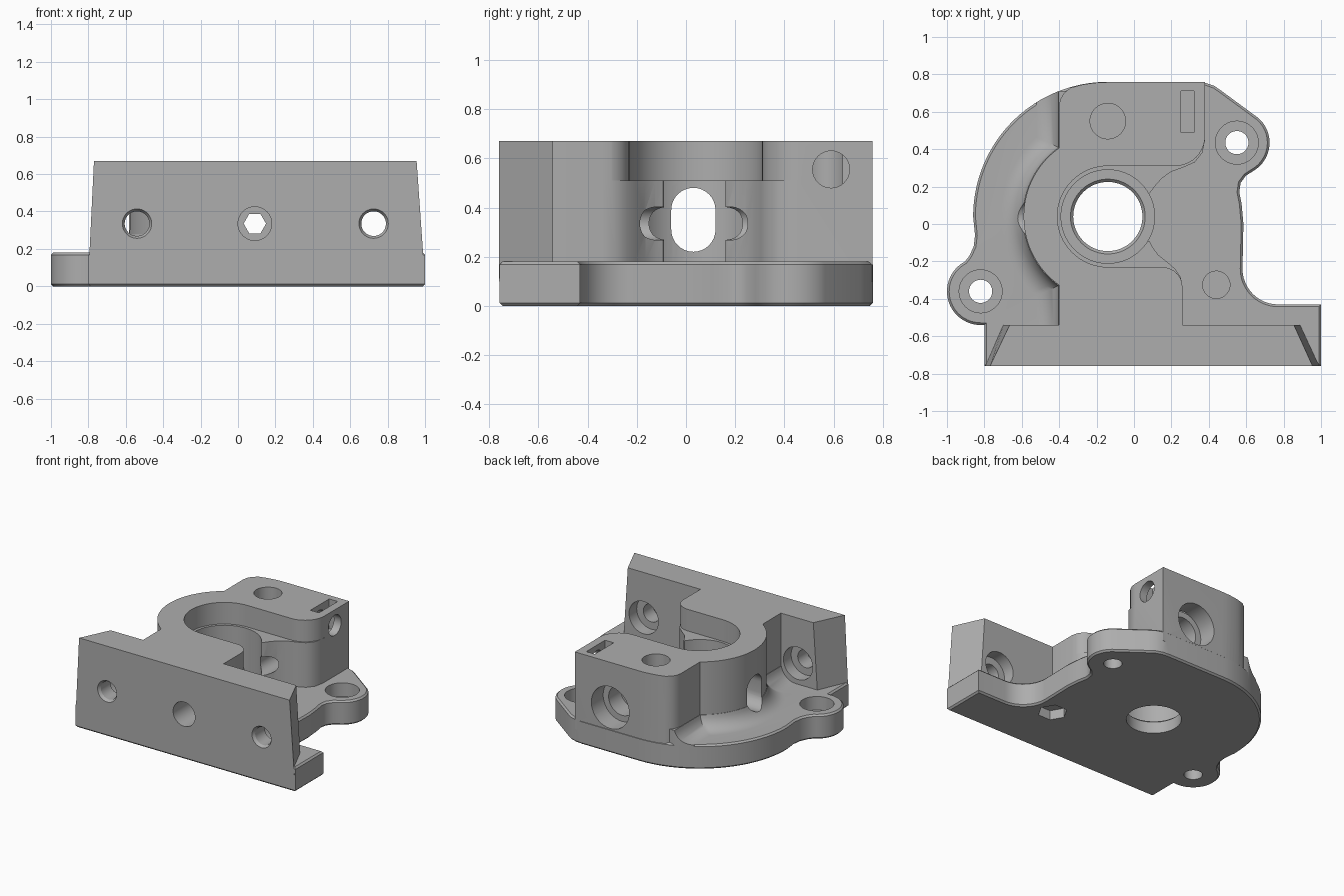
import bpy, bmesh
from math import sin, cos, acos, radians, pi
from mathutils import Vector

cube = bpy.data.objects.get("Cube")
if cube:
    bpy.data.objects.remove(cube, do_unlink=True)

grey = bpy.data.materials.new("plain grey")
grey.use_nodes = True
colour = (0.42, 0.42, 0.42, 1)
grey.diffuse_color = colour
grey.node_tree.nodes["Principled BSDF"].inputs["Base Color"].default_value = colour


def arc(cx, cy, r, a0, a1, n=16):
    """Points on an arc, angles in degrees."""
    return [(cx + r * cos(radians(a0 + (a1 - a0) * i / n)),
             cy + r * sin(radians(a0 + (a1 - a0) * i / n))) for i in range(n + 1)]


def place(u, v, w, axis):
    return {"X": Vector((w, u, v)), "Y": Vector((u, w, v)), "Z": Vector((u, v, w))}[axis]


def loft(name, rings, axis="Z", chamfer=0):
    """Solid through a stack of equal-length outlines, given as (points, level)."""
    bm = bmesh.new()
    loops = [[bm.verts.new(place(u, v, w, axis)) for u, v in pts] for pts, w in rings]
    caps = [bm.faces.new(loops[0]), bm.faces.new(loops[-1])]
    n = len(loops[0])
    for low, high in zip(loops, loops[1:]):
        for i in range(n):
            j = (i + 1) % n
            bm.faces.new((low[i], low[j], high[j], high[i]))
    bmesh.ops.recalc_face_normals(bm, faces=bm.faces)
    if chamfer:
        edges = [e for f in caps for e in f.edges]
        bmesh.ops.bevel(bm, geom=edges, offset=chamfer, segments=1, affect="EDGES")
    mesh = bpy.data.meshes.new(name)
    bm.to_mesh(mesh)
    bm.free()
    mesh.materials.append(grey)
    obj = bpy.data.objects.new(name, mesh)
    bpy.context.scene.collection.objects.link(obj)
    return obj


def prism(name, pts, w0, w1, axis="Z", chamfer=0):
    return loft(name, [(pts, w0), (pts, w1)], axis, chamfer)


def bore(u, v, r, w0, w1, axis="Z", sides=40, r2=None):
    """Cylinder, cone or hexagon cutter."""
    def ring(radius):
        return arc(u, v, radius, 0, 360, sides)[:-1]
    return loft("cutter", [(ring(r), w0), (ring(r2 or r), w1)], axis)


def combine(target, other, operation):
    """Boolean with the result baked in and the helper removed."""
    other.hide_render = True
    mod = target.modifiers.new("cut", "BOOLEAN")
    mod.operation, mod.solver, mod.object = operation, "EXACT", other
    bpy.context.view_layer.update()
    graph = bpy.context.evaluated_depsgraph_get()
    baked = bpy.data.meshes.new_from_object(target.evaluated_get(graph))
    target.modifiers.clear()
    target.data = baked
    bpy.data.objects.remove(other, do_unlink=True)


CX, CY = -0.14, 0.04          # main bore axis
THICK, STEP, TOP = 0.18, 0.51, 0.67
AXLE_X, AXLE_Z = 0.09, 0.335  # long cross hole

# Base plate with two mounting lugs
outline = [(-0.8, -0.758), (1, -0.758), (1, -0.43)]
outline += arc(0.77, -0.24, 0.19, 270, 180, 12)
outline += [(0.585, 0), (0.575, 0.11), (0.563, 0.17), (0.57, 0.22), (0.598, 0.258)]
outline += arc(0.55, 0.435, 0.175, -60, 48)
outline += [(0.47, 0.71), (0.43, 0.738), (0.38, 0.755), (0.33, 0.76)]
outline += arc(CX, CY, 0.72, 90, 180, 36)
outline += [(-0.85, -0.06), (-0.857, -0.12), (-0.88, -0.17)]
outline += arc(-0.82, -0.36, 0.18, 118, 270, 24)
outline += [(-0.8, -0.54)]
housing = prism("bearing_bracket", outline, 0, THICK, chamfer=0.012)

# Upright housing body
body = [(-0.4, -0.6), (0.26, -0.6), (0.26, -0.34), (0.25, -0.285), (0.22, -0.24),
        (0.18, -0.205), (0.13, -0.165), (0.1, -0.125), (0.085, -0.095), (CX, CY),
        (0.085, 0.165), (0.11, 0.2), (0.15, 0.245), (0.2, 0.28), (0.27, 0.305),
        (0.325, 0.33), (0.365, 0.38), (0.38, 0.45), (0.38, 0.758)]
body += arc(CX, CY, 0.718, 90, 102, 5)
body += [(-0.34, 0.728), (-0.375, 0.7), (-0.395, 0.665), (-0.4, 0.63)]
body += arc(CX, CY, 0.45, 125.3, 234.7, 32)


# Sweeping fillet between the housing wall and the plate
def wall(d):
    a = acos(-(0.26 + d) / (0.45 + d)) * 180 / pi
    return ([(-0.35, 0.71), (-0.4 - d, 0.71)] + arc(CX, CY, 0.45 + d, a, 360 - a, 32)
            + [(-0.4 - d, -0.6), (-0.35, -0.6)])


R = 0.12
curve = [(wall(R), 0.1)]
for k in range(9):
    t = radians(10 * k)
    curve.append((wall(R * (1 - sin(t)) + 0.001), THICK + R * (1 - cos(t))))
fillet = loft("fillet", curve)
combine(fillet, prism("limit", outline, 0, 0.9), "INTERSECT")

# Upper storey fills the neck so the top pocket can be cut cleanly
combine(housing, prism("body", body, 0.1, TOP), "UNION")
combine(housing, fillet, "UNION")

# Front mounting wall with tapered, slanted ends
low = [(-0.798, -0.76), (0.995, -0.76), (0.893, -0.54), (-0.703, -0.54)]
high = [(-0.77, -0.76), (0.955, -0.76), (0.855, -0.54), (-0.665, -0.54)]
combine(housing, loft("front_wall", [(low, 0.1), (high, TOP)]), "UNION")

# Top pocket, open to one side
pocket = arc(CX, CY, 0.27, 90, 270, 32) + arc(0.15, -0.34, 0.11, 90, 0, 8)
pocket += [(0.6, -0.34), (0.6, 0.47)] + arc(0.22, 0.47, 0.16, 0, -90, 10)
cutters = [prism("cutter", pocket, STEP, 0.8)]

# Bearing chamber and through bore
cutters += [bore(CX, CY, 0.25, 0.1, 0.6, sides=64),
            bore(CX, CY, 0.185, -0.1, 0.3, sides=64),
            bore(CX, CY, 0.185, 0.085, 0.115, sides=64, r2=0.215)]

# Rounded window through the side wall
window = arc(0.03, 0.39, 0.09, 0, 180) + arc(0.03, 0.31, 0.09, 180, 360)
cutters.append(prism("cutter", window, -1.1, -0.2, "X"))

# Lug holes with counterbores
for x, y in ((-0.82, -0.36), (0.55, 0.435)):
    cutters += [bore(x, y, 0.062, -0.1, 0.3), bore(x, y, 0.115, 0.08, 0.3)]

# Front wall holes, countersunk in front and counterbored behind
for x in (-0.54, 0.725):
    cutters += [bore(x, AXLE_Z, 0.066, -0.9, -0.5, "Y"),
                bore(x, AXLE_Z, 0.085, -0.77, -0.74, "Y", r2=0.066),
                bore(x, AXLE_Z, 0.12, -0.63, -0.45, "Y")]

# Long cross hole: front mouth, hexagonal throat, stepped rear mouth
cutters += [bore(AXLE_X, AXLE_Z, 0.09, -0.9, -0.5, "Y"),
            bore(AXLE_X, AXLE_Z, 0.06, -0.55, -0.3, "Y", sides=6),
            bore(AXLE_X, AXLE_Z, 0.068, -0.35, 0.6, "Y"),
            bore(AXLE_X, AXLE_Z, 0.11, 0.48, 0.8, "Y"),
            bore(AXLE_X, AXLE_Z, 0.155, 0.62, 0.9, "Y")]

# Top hole, clamp screw hole and its nut slot
slot = [(0.25, 0.49), (0.32, 0.49), (0.32, 0.71), (0.25, 0.71)]
cutters += [bore(CX, 0.55, 0.095, 0.4, 0.8),
            bore(0.59, 0.555, 0.075, -0.1, 0.6, "X"),
            prism("cutter", slot, 0.45, 0.8)]

# Plate hole with hexagonal nut recess underneath
cutters += [bore(0.44, -0.325, 0.073, 0.09, 0.3),
            bore(0.44, -0.325, 0.1, -0.1, 0.07, sides=6)]

for cutter in cutters:
    combine(housing, cutter, "DIFFERENCE")

bpy.ops.object.select_all(action="DESELECT")
housing.select_set(True)
bpy.context.view_layer.objects.active = housing
bpy.ops.object.shade_smooth_by_angle(angle=radians(30))
